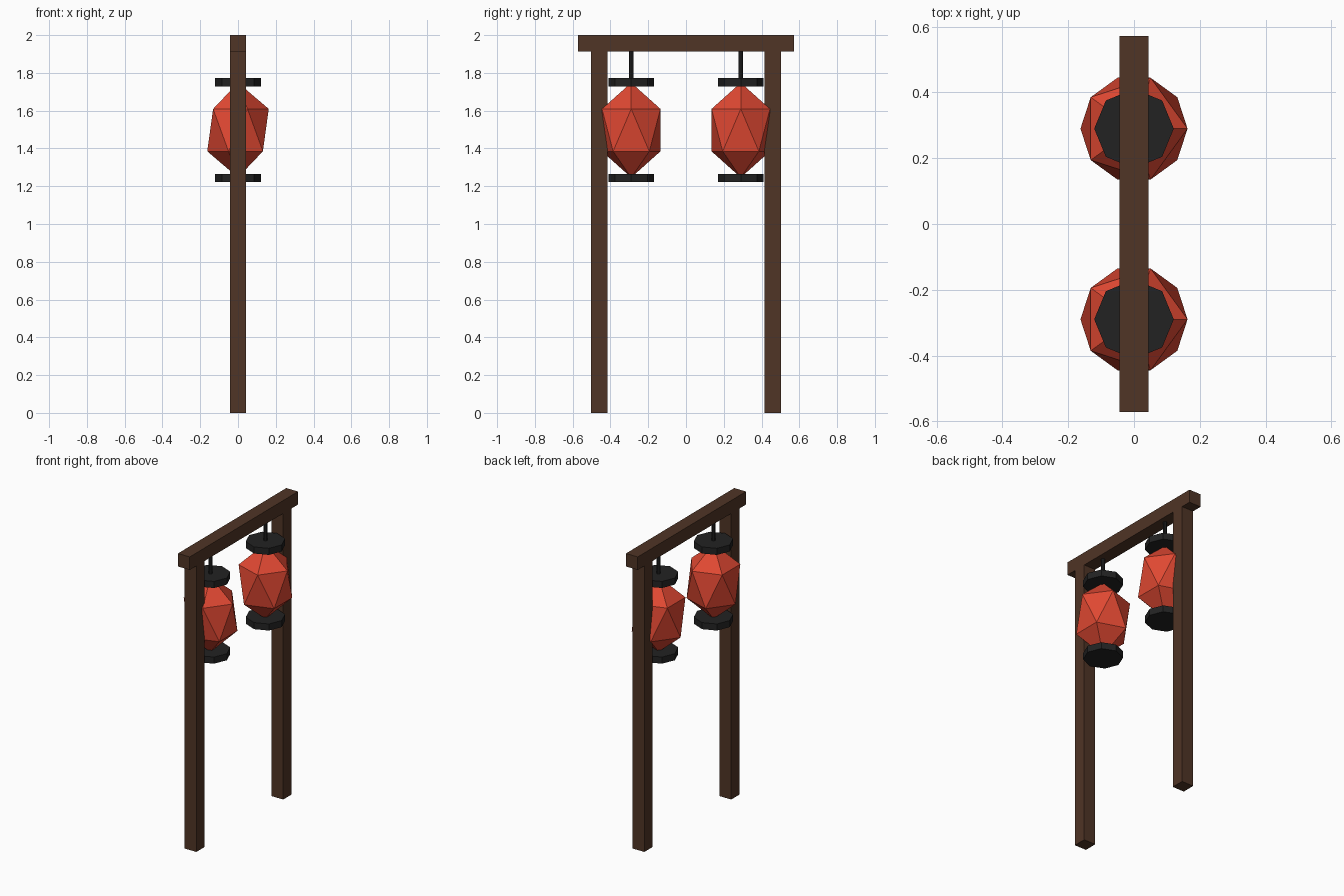
import bpy
from mathutils import Vector

cube = bpy.data.objects.get("Cube")
if cube:
    bpy.data.objects.remove(cube, do_unlink=True)


def make_material(name, rgb):
    mat = bpy.data.materials.new(name)
    mat.use_nodes = True
    colour = (*rgb, 1.0)
    mat.diffuse_color = colour
    mat.node_tree.nodes["Principled BSDF"].inputs["Base Color"].default_value = colour
    return mat


wood = make_material("dark_wood", (0.08, 0.035, 0.019))
paper = make_material("red_paper", (0.75, 0.065, 0.032))
iron = make_material("black_iron", (0.016, 0.016, 0.016))


def finish(name, mat, scale=None):
    # Name, colour and apply the size of the new primitive
    obj = bpy.context.object
    obj.name = obj.data.name = name
    obj.data.materials.append(mat)
    if scale:
        for v in obj.data.vertices:
            v.co = v.co * Vector(scale)
    return obj


def box(name, centre, size):
    bpy.ops.mesh.primitive_cube_add(size=1, location=centre)
    return finish(name, wood, size)


def cylinder(name, y, z_low, z_high, radius, sides):
    bpy.ops.mesh.primitive_cylinder_add(
        vertices=sides, radius=radius, depth=z_high - z_low,
        location=(0, y, (z_low + z_high) / 2))
    return finish(name, iron)


THICK = 0.087        # timber thickness
BEAM_Z = 2 - THICK   # underside of the beam

# Crossbeam
box("crossbeam", (0, 0, 2 - THICK / 2), (THICK, 1.145, THICK))

for side, label in ((-1, "front"), (1, "back")):
    # Post
    box(label + "_post", (0, side * 0.459, BEAM_Z / 2), (THICK, THICK, BEAM_Z))

    # Hanging lantern: rod, two caps and a faceted shade
    y = side * 0.29
    cylinder(label + "_hanging_rod", y, 1.75, BEAM_Z, 0.0125, 8)
    cylinder(label + "_lantern_top_cap", y, 1.728, 1.772, 0.121, 8)
    cylinder(label + "_lantern_bottom_cap", y, 1.222, 1.266, 0.121, 8)
    bpy.ops.mesh.primitive_ico_sphere_add(subdivisions=1, radius=1, location=(0, y, 1.497))
    finish(label + "_lantern_shade", paper, (0.182, 0.182, 0.251))
